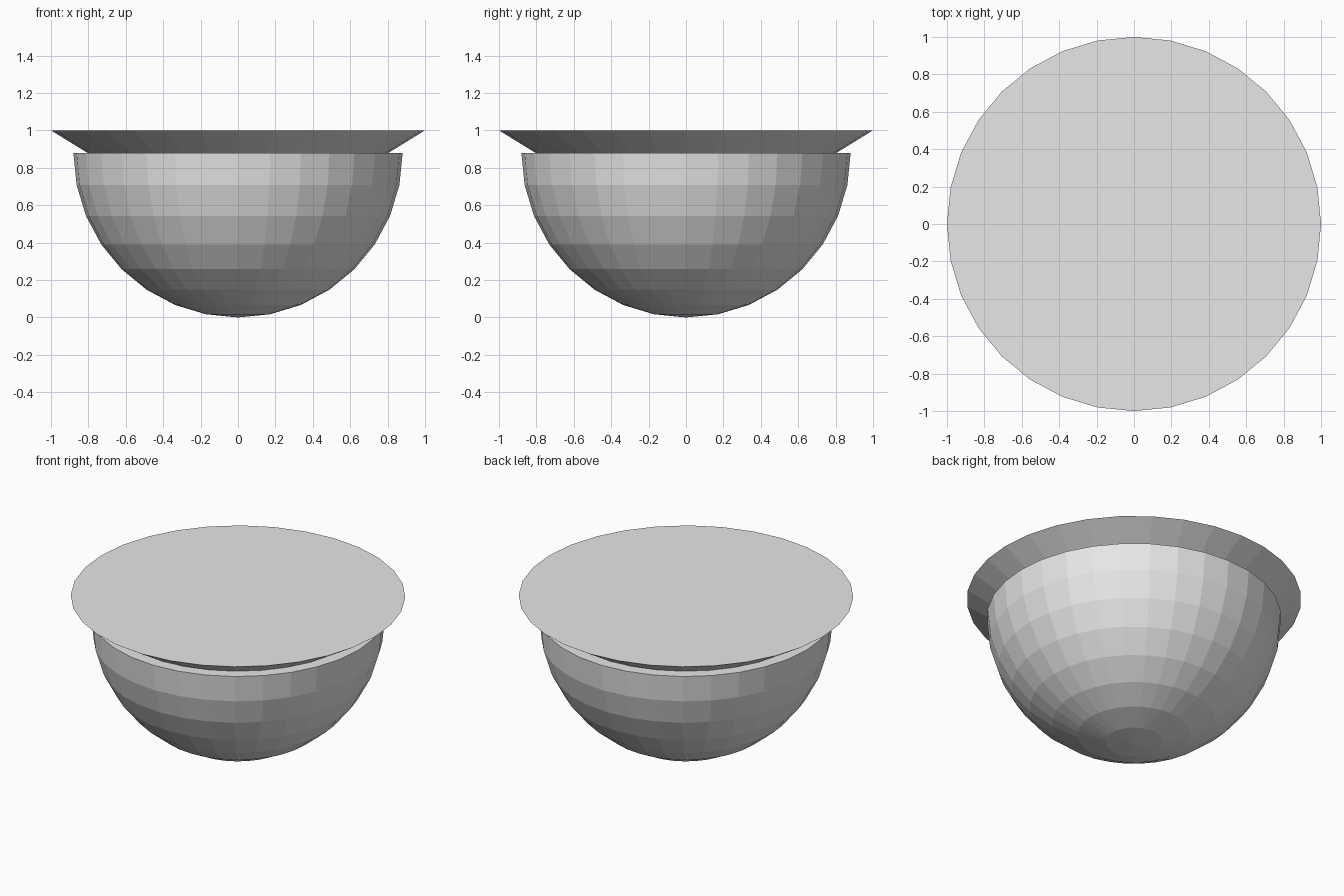
import bpy, bmesh, math

if "Cube" in bpy.data.objects:
    bpy.data.objects.remove(bpy.data.objects["Cube"])

SEG = 32
grey = bpy.data.materials.new("light grey")
grey.diffuse_color = (0.8, 0.8, 0.8, 1)
grey.use_nodes = True
grey.node_tree.nodes["Principled BSDF"].inputs["Base Color"].default_value = grey.diffuse_color


def lathe(name, profile):
    """Revolve (radius, z) points around z; open ends with radius > 0 are capped."""
    bm = bmesh.new()
    rings = []
    for r, z in profile:
        if r < 1e-5:
            rings.append([bm.verts.new((0, 0, z))] * SEG)
        else:
            rings.append([bm.verts.new((r * math.cos(2 * math.pi * i / SEG),
                                        r * math.sin(2 * math.pi * i / SEG), z))
                          for i in range(SEG)])
    for a, b in zip(rings, rings[1:]):
        for i in range(SEG):
            j = (i + 1) % SEG
            bm.faces.new(dict.fromkeys((a[i], a[j], b[j], b[i])))
    for ring in (rings[0], rings[-1]):
        if ring[0] is not ring[1]:
            bm.faces.new(ring)
    bmesh.ops.recalc_face_normals(bm, faces=bm.faces[:])
    mesh = bpy.data.meshes.new(name)
    bm.to_mesh(mesh)
    bm.free()
    mesh.materials.append(grey)
    obj = bpy.data.objects.new(name, mesh)
    bpy.context.collection.objects.link(obj)
    return obj


# Hemispherical bowl with a flat top
R = 0.88
lathe("bowl", [(R * math.sin(k * math.pi / 16), R - R * math.cos(k * math.pi / 16))
               for k in range(9)])

# Inverted cone set into the bowl, its flat base forming the lid
lathe("cone_lid", [(0, 0.385), (1, 1)])
